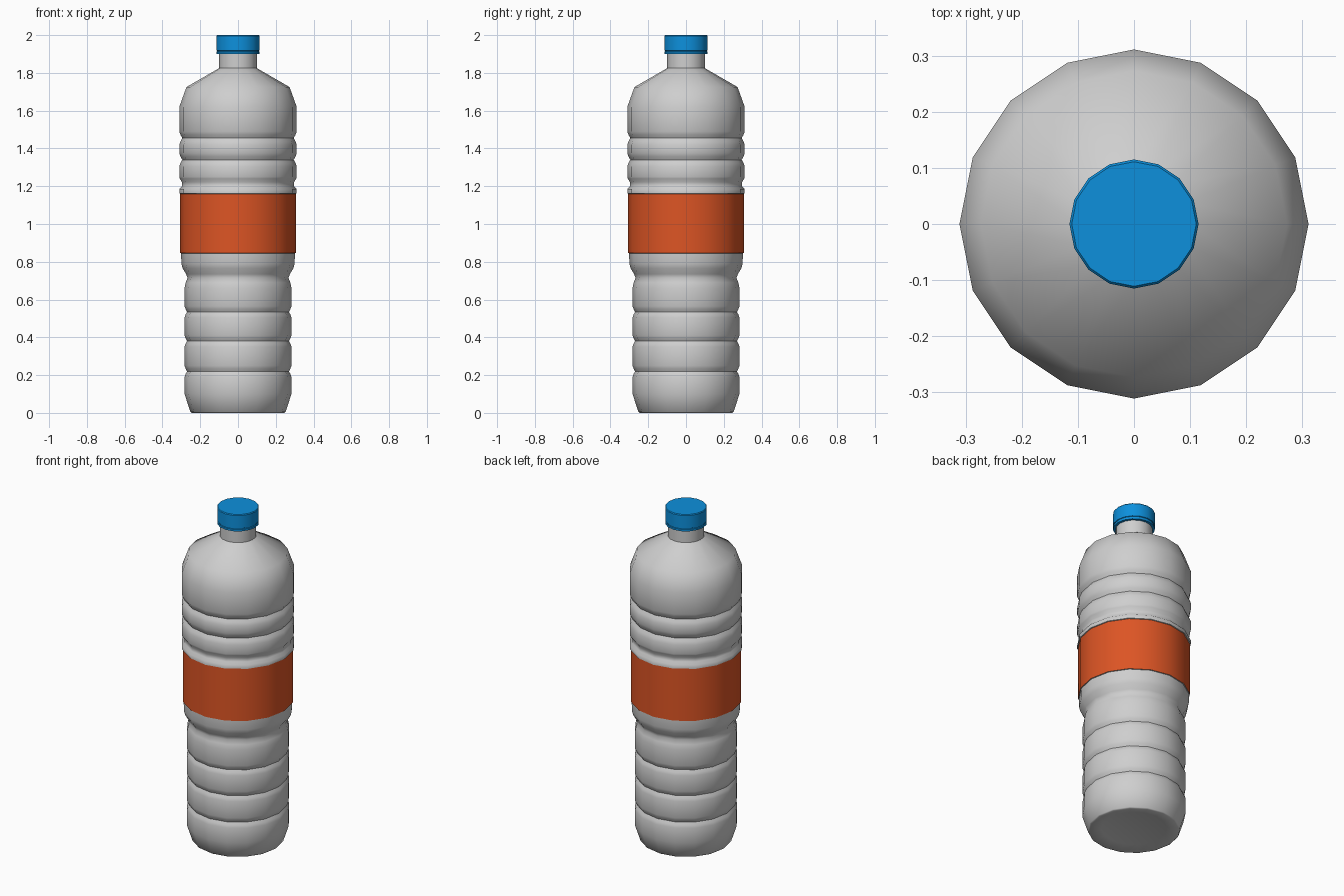
import bpy, bmesh, math

if "Cube" in bpy.data.objects:
    bpy.data.objects.remove(bpy.data.objects["Cube"])

SIDES = 16


def material(name, rgb):
    m = bpy.data.materials.new(name)
    m.diffuse_color = (*rgb, 1)
    m.use_nodes = True
    m.node_tree.nodes["Principled BSDF"].inputs["Base Color"].default_value = m.diffuse_color
    return m


grey = material("pale_grey_plastic", (0.62, 0.62, 0.62))
orange = material("orange_label", (0.72, 0.09, 0.018))
blue = material("blue_cap", (0.004, 0.28, 0.72))


def lathe(name, profile, mats, angle, rule=None):
    """Spin a (radius, height) profile around z; radius 0 makes a pole."""
    bm = bmesh.new()
    rings = []
    for r, z in profile:
        if r == 0:
            rings.append([bm.verts.new((0, 0, z))] * SIDES)
        else:
            rings.append([bm.verts.new((r * math.cos(2 * math.pi * i / SIDES),
                                        r * math.sin(2 * math.pi * i / SIDES), z))
                          for i in range(SIDES)])
    for low, high in zip(rings, rings[1:]):
        for i in range(SIDES):
            j = (i + 1) % SIDES
            corners = list(dict.fromkeys((low[i], low[j], high[j], high[i])))
            face = bm.faces.new(corners)
            if rule:
                face.material_index = rule(face.calc_center_median().z)
    bmesh.ops.recalc_face_normals(bm, faces=bm.faces)
    mesh = bpy.data.meshes.new(name)
    bm.to_mesh(mesh)
    bm.free()
    for m in mats:
        mesh.materials.append(m)
    ob = bpy.data.objects.new(name, mesh)
    bpy.context.collection.objects.link(ob)
    bpy.ops.object.select_all(action='DESELECT')
    ob.select_set(True)
    bpy.context.view_layer.objects.active = ob
    bpy.ops.object.shade_smooth_by_angle(angle=math.radians(angle))
    return ob


def groove(z, outer, depth, half):
    """Rounded groove ring in the bottle wall."""
    return [(outer, z - half), (outer - depth * 0.4, z - half * 0.5),
            (outer - depth, z), (outer - depth * 0.4, z + half * 0.5),
            (outer, z + half)]


# Bottle: recessed base, ribbed lower body, label band, ribbed upper body, neck
profile = [(0, 0.02), (0.18, 0.015), (0.245, 0.0), (0.252, 0.005), (0.283, 0.10)]
for z in (0.22, 0.38, 0.535):
    profile += groove(z, 0.283, 0.013, 0.03)
profile += [(0.283, 0.66), (0.277, 0.69), (0.267, 0.715), (0.275, 0.735),
            (0.293, 0.765), (0.30, 0.79), (0.301, 0.845),
            (0.306, 0.846), (0.306, 1.16), (0.311, 1.162), (0.311, 1.185)]
profile += [(0.297, 1.198), (0.297, 1.222), (0.308, 1.24), (0.311, 1.25)]
for z in (1.34, 1.455):
    profile += groove(z, 0.311, 0.016, 0.035)
profile = [p for p in profile if True]
profile += [(0.311, 1.62), (0.273, 1.725), (0.10, 1.825), (0.10, 1.93), (0, 1.93)]
lathe("bottle", profile, [grey, orange], 50,
      lambda z: 1 if 0.85 < z < 1.155 else 0)

# Cap with a thin safety ring line near its lower edge
lathe("cap", [(0, 1.90), (0.115, 1.90), (0.115, 1.911), (0.111, 1.913),
              (0.111, 1.917), (0.115, 1.919), (0.115, 1.995), (0.111, 2.0), (0, 2.0)],
      [blue], 30)
